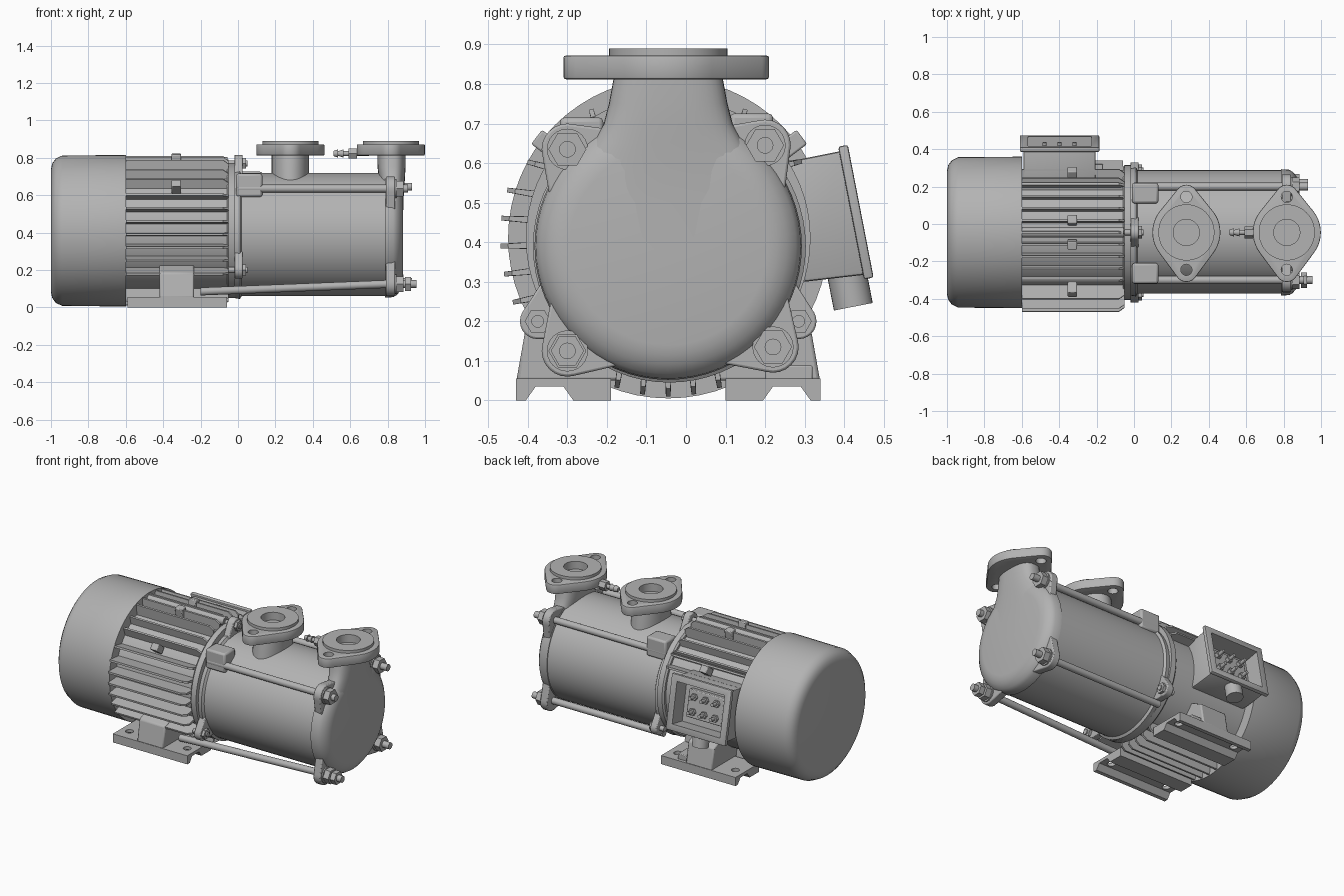
import bpy, bmesh
from math import sin, cos, pi, radians, asin, atan2
from mathutils import Vector, Matrix
from mathutils.geometry import convex_hull_2d

if "Cube" in bpy.data.objects:
    bpy.data.objects.remove(bpy.data.objects["Cube"])

grey = bpy.data.materials.new("cast grey")
grey.use_nodes = True
grey.diffuse_color = (0.45, 0.45, 0.45, 1)
grey.node_tree.nodes["Principled BSDF"].inputs["Base Color"].default_value = (0.45, 0.45, 0.45, 1)

CY, CZ = -0.045, 0.41          # motor axis
PZ, PR = 0.39, 0.33            # pump axis height and radius


def finish(name, bm, bevel=0):
    bmesh.ops.recalc_face_normals(bm, faces=bm.faces)
    mesh = bpy.data.meshes.new(name)
    bm.to_mesh(mesh)
    bm.free()
    mesh.materials.append(grey)
    mesh.shade_smooth()
    mesh.set_sharp_from_angle(angle=radians(35))
    obj = bpy.data.objects.new(name, mesh)
    bpy.context.collection.objects.link(obj)
    if bevel:
        mod = obj.modifiers.new("edge", 'BEVEL')
        mod.width, mod.segments, mod.limit_method = bevel, 2, 'ANGLE'
    return obj


def loft(name, rings, bevel=0):
    """Skin a list of equally long closed rings and cap both ends."""
    bm = bmesh.new()
    vs = [[bm.verts.new(p) for p in ring] for ring in rings]
    n = len(vs[0])
    for a, b in zip(vs, vs[1:]):
        for i in range(n):
            j = (i + 1) % n
            bm.faces.new((a[i], a[j], b[j], b[i]))
    bm.faces.new(vs[0])
    bm.faces.new(vs[-1])
    return finish(name, bm, bevel)


def circle(cx, cy, r, n=24):
    return [(cx + r * cos(2 * pi * i / n), cy + r * sin(2 * pi * i / n)) for i in range(n)]


def lathe(name, profile, y, z, n=64):
    """Turn (x, radius) points around a lengthwise axis."""
    return loft(name, [[(x, p, q) for p, q in circle(y, z, r, n)] for x, r in profile])


def rod(name, a, b, r, n=20, r2=None):
    a, b = Vector(a), Vector(b)
    q = (b - a).to_track_quat('Z', 'Y')
    ends = ((a, r), (b, r if r2 is None else r2))
    return loft(name, [[e + q @ Vector((u, v, 0)) for u, v in circle(0, 0, s, n)] for e, s in ends])


def prism(name, pts, axis, a, b, bevel=0):
    place = (lambda p, t: (t, *p)) if axis == 'X' else (lambda p, t: (*p, t))
    return loft(name, [[place(p, t) for p in pts] for t in (a, b)], bevel)


def hull(pts):
    return [pts[i] for i in convex_hull_2d([Vector(p) for p in pts])]


def box(name, centre, size, tilt=0, bevel=0):
    bm = bmesh.new()
    m = Matrix.Translation(centre) @ Matrix.Rotation(tilt, 4, 'X') @ Matrix.Diagonal((*size, 1))
    bmesh.ops.create_cube(bm, size=1, matrix=m)
    return finish(name, bm, bevel)


def cut(obj, cutters):
    """Subtract the cutters and bake the result."""
    for c in cutters:
        mod = obj.modifiers.new("cut", 'BOOLEAN')
        mod.operation, mod.solver, mod.object = 'DIFFERENCE', 'EXACT', c
    bpy.context.view_layer.update()
    mesh = bpy.data.meshes.new_from_object(obj.evaluated_get(bpy.context.evaluated_depsgraph_get()))
    obj.modifiers.clear()
    obj.data = mesh
    mesh.set_sharp_from_angle(angle=radians(35))


def drop(cutters):
    for c in cutters:
        bpy.data.objects.remove(c)


# Motor: fan cover, core and end shield
lathe("fan_cover", [(-1, .33), (-.993, .36), (-.975, .385), (-.94, .402), (-.6, .405), (-.6, .39)], CY, CZ)
lathe("motor_core", [(-.62, .335), (-.05, .335)], CY, CZ)
lathe("motor_end_shield", [(-.06, .35), (-.05, .36), (-.015, .36), (-.015, .35)], CY, CZ)


# Cooling fins in four groups, fanning out slightly
def fin(group, t, reach):
    spread = asin(t / reach) * .5
    base = Vector((cos(spread), sin(spread)))
    side = Vector((-base.y, base.x))
    tip = Vector(((reach ** 2 - t ** 2) ** .5, t))
    root = tip - base * .14
    rot = Matrix.Rotation(group, 2)
    mid = Vector((CY, CZ))
    rings = []
    for x, lift in ((-.598, 0), (-.08, 0), (-.052, .02)):
        ring = [root - side * .011, tip - base * lift - side * .006,
                tip - base * lift + side * .006, root + side * .011]
        rings.append([(x, *(mid + rot @ p)) for p in ring])
    loft("cooling_fin", rings)


for k in (3, 4):
    fin(0, k * .065, .39)
for k in range(-4, 5):
    fin(pi / 2, k * .065, .4 if abs(k) < 3 else .38)
for k in range(-3, 4):
    fin(pi, k * .071 + .02, .425 if k > -3 else .405)
for k in range(-2, 3):
    fin(-pi / 2, k * .065, .4)
for y, z in ((-.35, .645), (-.11, .785), (.02, .785), (.265, .645)):
    box("fin_boss", (-.33, y, z), (.05, .045, .07), atan2(z - CZ, y - CY) - pi / 2, .005)
rod("top_rib", (-.598, CY, .775), (-.055, CY, .775), .028)

# Mounting feet, mirrored across the motor axis
foot = [(-.385, 0), (-.385, .055), (-.145, .055), (-.145, 0), (-.24, 0), (-.265, .035), (-.335, .035), (-.36, 0)]
stand = [(-.384, .05), (-.36, .185), (-.25, .24), (-.12, .12), (-.12, .05)]
for s in (-1, 1):
    place = lambda pts: [(CY - s * y, z) for y, z in pts]
    obj = prism("mounting_foot", place(foot), 'X', -.59, -.06)
    y = CY + s * .3
    holes = [rod("hole", (x, y, -.1), (x, y, .1), .024) for x in (-.53, -.12)]
    cut(obj, holes)
    drop(holes)
    prism("foot_pedestal", place(stand), 'X', -.42, -.235, .008)
box("foot_pad", (-.2, .26, .07), (.07, .12, .036), 0, .004)

# Pump casing and rounded end cover
lathe("pump_casing", [(-.02, .34), (.01, .345), (.02, PR), (.8, PR)], -.042, PZ)
lathe("end_cover", [(.785, .338), (.83, .335), (.85, .323), (.868, .3), (.878, .275), (.882, .25)], -.045, PZ)

# Discharge neck blending down over the end cover
neck = [(.35, .27, .79, .882), (.5, .265, .785, .883), (.58, .235, .775, .885), (.65, .19, .76, .89),
        (.7, .163, .752, .893), (.75, .15, .746, .896), (.83, .135, .745, .896)]
rings = []
for z, w, x0, x1 in neck:
    ring = []
    for c, s in circle(0, 0, 1, 40):
        sx = abs(c) ** .75 * (1 if c > 0 else -1)
        sy = abs(s) ** .75 * (1 if s > 0 else -1)
        ring.append(((x0 + x1) / 2 + sx * (x1 - x0) / 2, CY + sy * w, z))
    rings.append(ring)
loft("discharge_neck", rings)

# Oval inlet neck sinking into the casing
loft("inlet_neck", [[(.28 + u * .1, CY + v * w, z) for u, v in circle(0, 0, 1, 40)]
                    for z, w in ((.6, .16), (.7, .15), (.83, .13))])


# Oval port flanges with raised face, bore and two bolt holes
def port_flange(name, x):
    pts = circle(x, CY, .182, 48) + circle(x, CY - .205, .06) + circle(x, CY + .195, .06)
    plate = prism(name, hull(pts), 'Z', .812, .872, .006)
    face = rod(name + "_face", (x, CY, .86), (x, CY, .89), .15, 48)
    bore = rod("bore", (x, CY, .84), (x, CY, 1), .07, 32)
    holes = [rod("hole", (x, CY + d, .7), (x, CY + d, 1), .03) for d in (-.2, .19)]
    cut(plate, [bore] + holes)
    cut(face, [bore])
    drop([bore] + holes)


port_flange("inlet_flange", .28)
port_flange("outlet_flange", .817)

# Barbed drain nozzle beside the outlet
rod("nozzle_stem", (.51, CY, .823), (.7, CY, .823), .013)
rod("nozzle_nut", (.59, CY, .823), (.635, CY, .823), .032, 6)
for x in (.51, .54):
    rod("nozzle_barb", (x, CY, .823), (x + .025, CY, .823), .014, 16, .022)

# Four tie rods with cover lugs, nuts and casing blocks; the lower front rod runs back to the foot
for y, z, end in ((-.3, .635, .91), (.2, .645, .93), (-.3, .125, .955), (.22, .135, .93)):
    a = atan2(z - PZ, y - CY)
    wings = [(CY + .31 * cos(a + d), PZ + .31 * sin(a + d)) for d in (-.45, .45)]
    prism("cover_lug", hull(circle(y, z, .065) + wings), 'X', .79, .84, .006)
    start = (-.2, y, .085) if end > .94 else (0, y, z)
    rod("tie_rod", start, (.8, y, z), .021)
    rod("tie_rod_end", (.79, y, z), (end, y, z), .021)
    rod("washer", (.84, y, z), (.848, y, z), .052, 24)
    rod("tie_rod_nut", (.848, y, z), (.885, y, z), .048, 6)
    if end > .94:
        rod("lock_nut", (.892, y, z), (.925, y, z), .042, 6)
    if z > .4:
        box("casing_block", (.06, y - .05 * cos(a), z + .018), (.14, .11, .125), 0, .012)

# Three bolts joining motor shield and casing
for y, z in ((-.375, .2), (.285, .2), (CY, .77)):
    a = atan2(z - PZ, y - CY)
    wings = [(CY + .33 * cos(a + d), PZ + .33 * sin(a + d)) for d in (-.25, .25)]
    prism("shield_lug", hull(circle(y, z, .045) + wings), 'X', -.02, .025, .005)
    rod("shield_bolt", (-.05, y, z), (.05, y, z), .016)
    rod("shield_nut", (.025, y, z), (.042, y, z), .033, 6)

# Open terminal box tilted upward on the back
TILT = radians(11)
mid = Vector((-.398, .4375, .4775))
out, up = Vector((0, cos(TILT), sin(TILT))), Vector((0, -sin(TILT), cos(TILT)))
body = prism("terminal_box", [(.2, .6), (.29, .61), (.4, .632), (.455, .318), (.3, .3), (.2, .3)], 'X', -.59, -.205, .008)
rim = box("terminal_box_rim", mid - out * .008, (.425, .025, .342), TILT, .006)
cavity = box("cavity", mid, (.34, .2, .26), TILT)
cut(body, [cavity])
cut(rim, [cavity])
drop([cavity])
box("terminal_block", mid - out * .085, (.25, .04, .17), TILT, .005)
for i in (-1, 0, 1):
    for j in (-1, 1):
        p = mid + Vector((i * .08, 0, 0)) + up * (j * .045) - out * .08
        rod("terminal_stud", p, p + out * .07, .011, 12)
        rod("terminal_nut", p + out * .015, p + out * .035, .022, 6)
gland = Vector((-.398, .405, .33))
rod("cable_gland", gland, gland - up * .095, .05, 28)
